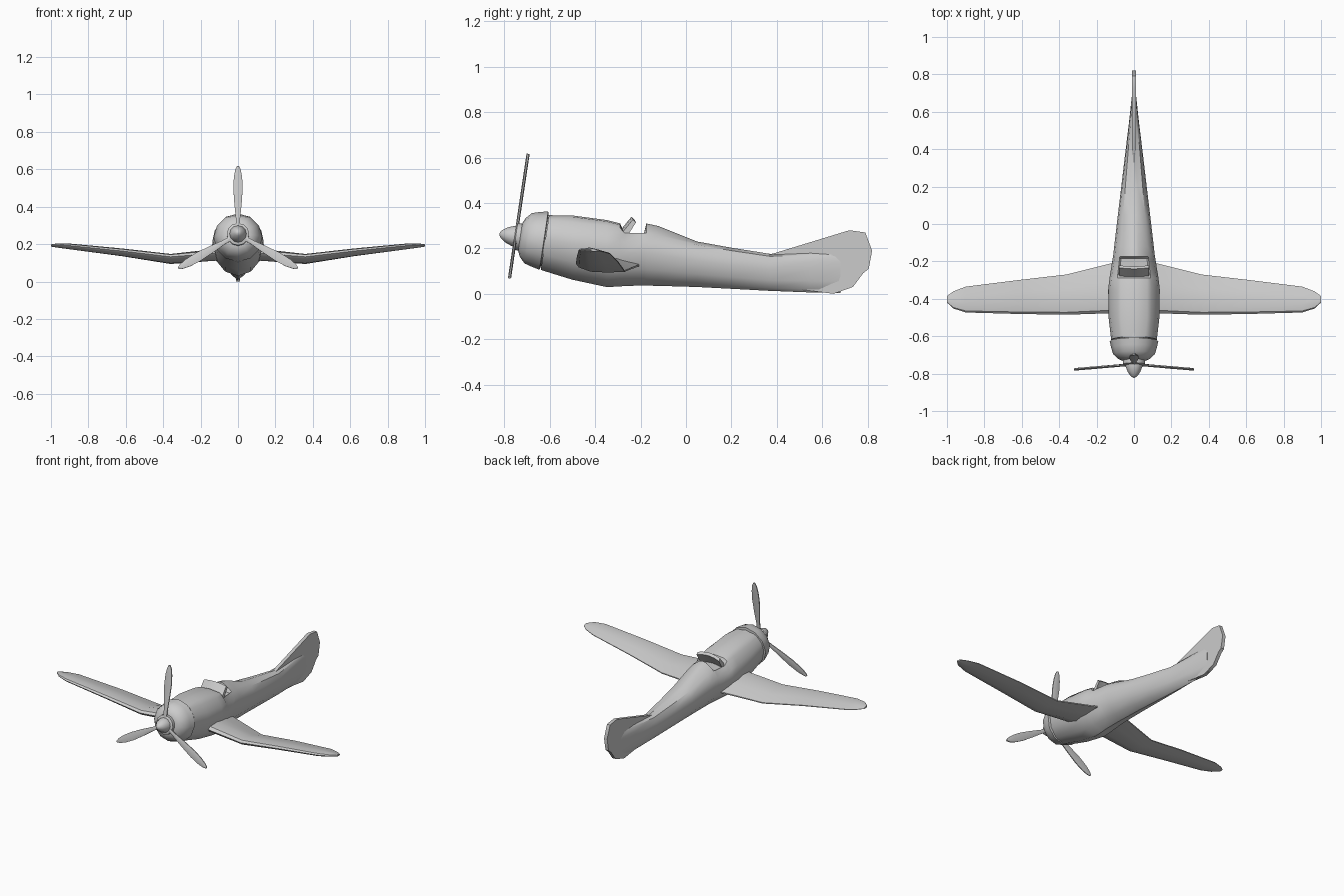
import bpy, bmesh, math
from mathutils import Matrix, Vector

cube = bpy.data.objects.get("Cube")
if cube:
    bpy.data.objects.remove(cube)

grey = bpy.data.materials.new("plain_grey")
grey.use_nodes = True
grey.diffuse_color = (0.6, 0.6, 0.6, 1)
grey.node_tree.nodes["Principled BSDF"].inputs["Base Color"].default_value = (0.6, 0.6, 0.6, 1)


def loft(name, rings, matrix=Matrix(), angle=35, mirror=False):
    """Skin a list of closed rings, cap both ends and make an object."""
    bm = bmesh.new()
    rows = [[bm.verts.new(matrix @ Vector(p)) for p in ring] for ring in rings]
    n = len(rows[0])
    for a, b in zip(rows, rows[1:]):
        for i in range(n):
            j = (i + 1) % n
            bm.faces.new((a[i], a[j], b[j], b[i]))
    bm.faces.new(rows[0])
    bm.faces.new(rows[-1])
    bmesh.ops.recalc_face_normals(bm, faces=bm.faces)
    mesh = bpy.data.meshes.new(name)
    bm.to_mesh(mesh)
    bm.free()
    mesh.materials.append(grey)
    obj = bpy.data.objects.new(name, mesh)
    bpy.context.collection.objects.link(obj)
    if mirror:
        obj.modifiers.new("Mirror", 'MIRROR')
    bpy.ops.object.select_all(action='DESELECT')
    obj.select_set(True)
    bpy.context.view_layer.objects.active = obj
    bpy.ops.object.shade_smooth_by_angle(angle=math.radians(angle))
    return obj


def lathe(name, profile, matrix, sides=12):
    """Turn a (y, radius) profile about the local y axis."""
    turns = [2 * math.pi * i / sides for i in range(sides)]
    return loft(name, [[(r * math.sin(t), y, r * math.cos(t)) for t in turns]
                       for y, r in profile], matrix)


def hull_ring(y, half, bottom, shoulder, top_half, top):
    """Body cross-section: keel, widest line, shoulder and top deck."""
    mid = bottom + 0.62 * (shoulder - bottom)
    low, up = mid - bottom, shoulder - mid
    side = [(half * 0.5, bottom + low * 0.14), (half * 0.86, bottom + low * 0.5), (half, mid),
            (half * 0.92, mid + up * 0.55), (half * 0.68, shoulder), (top_half, top - 0.006)]
    outline = [(0, bottom)] + side + [(0, top)] + [(-x, z) for x, z in reversed(side)]
    lean = 0.15 if y < -0.55 else 0      # nose face leans back with the engine
    return [(x, y + lean * (z - 0.235), z) for x, z in outline]


# Fuselage, with the cockpit as a step in the top deck
stations = [
    (-0.62, 0.122, 0.105, 0.325, 0.06, 0.345),
    (-0.5, 0.136, 0.062, 0.315, 0.07, 0.345),
    (-0.35, 0.138, 0.03, 0.3, 0.07, 0.325),
    (-0.29, 0.131, 0.032, 0.29, 0.07, 0.31),
    (-0.27, 0.128, 0.035, 0.268, 0.075, 0.264),
    (-0.185, 0.114, 0.036, 0.268, 0.07, 0.266),
    (-0.175, 0.112, 0.036, 0.268, 0.026, 0.31),
    (-0.12, 0.106, 0.035, 0.258, 0.025, 0.298),
    (0.05, 0.086, 0.03, 0.215, 0.023, 0.23),
    (0.2, 0.068, 0.022, 0.19, 0.02, 0.203),
    (0.37, 0.048, 0.013, 0.165, 0.014, 0.176),
    (0.55, 0.026, 0.006, 0.17, 0.011, 0.185),
    (0.68, 0.012, 0.004, 0.17, 0.008, 0.18)]
loft("fuselage", [hull_ring(*s) for s in stations])

# Tail fin
fin = [(0.36, 0.17), (0.72, 0.28), (0.79, 0.27), (0.82, 0.19), (0.805, 0.11),
       (0.78, 0.09), (0.735, 0.03), (0.65, 0), (0.5, 0.02)]
loft("tail_fin", [[(x, y, z) for y, z in fin] for x in (-0.011, 0.011)])

# Gull wings: span, leading edge, trailing edge, their heights, thickness
foil = [(0, 0), (0.06, 0.55), (0.3, 1), (0.65, 0.7), (1, 0.12)]
foil += [(c, -t) for c, t in reversed(foil[1:])]
wing = [(0.06, -0.475, -0.195, 0.155, 0.13, 0.066),
        (0.36, -0.485, -0.27, 0.132, 0.1, 0.05),
        (0.62, -0.481, -0.3, 0.163, 0.142, 0.04),
        (0.9, -0.473, -0.335, 0.192, 0.178, 0.03),
        (0.965, -0.452, -0.36, 0.196, 0.185, 0.022),
        (1, -0.42, -0.385, 0.194, 0.19, 0.012)]
loft("wings", [[(x, le + c * (te - le), zl + c * (zt - zl) + t * thick / 2) for c, t in foil]
               for x, le, te, zl, zt, thick in wing], mirror=True)

# Windscreen
screen = [(-0.285, 0.285), (-0.24, 0.34), (-0.227, 0.327), (-0.268, 0.262)]
loft("windscreen", [[(x, y + x * x, z - 2 * x * x) for y, z in screen]
                    for x in (-0.08, -0.045, 0, 0.045, 0.08)])

# Engine parts share one slightly raised axis
engine = Matrix.Translation((0, -0.75, 0.253)) @ Matrix.Rotation(math.radians(-8.5), 4, 'X')
lathe("cowling", [(0.02, 0.062), (0.03, 0.085), (0.055, 0.112), (0.09, 0.122),
                  (0.125, 0.13), (0.128, 0.118)], engine)
lathe("cowling_band", [(0.12, 0.114), (0.16, 0.117)], engine)
lathe("propeller_hub", [(-0.005, 0.05), (0, 0.06), (0.03, 0.06)], engine)
lathe("spinner", [(-0.072, 0.006), (-0.064, 0.018), (-0.04, 0.034), (-0.012, 0.045),
                  (0.01, 0.045)], engine)

# Three propeller blades: radius and half width
blade = [(0.03, 0.011), (0.09, 0.012), (0.17, 0.02), (0.25, 0.025), (0.31, 0.022),
         (0.35, 0.014), (0.368, 0.005)]
for k in range(3):
    turn = engine @ Matrix.Rotation(k * math.tau / 3, 4, 'Y')
    loft("propeller_blade_%d" % (k + 1),
         [[(-w, -0.003, r), (0, -0.007, r), (w, -0.003, r),
           (w, 0.003, r), (0, 0.007, r), (-w, 0.003, r)] for r, w in blade], turn)
